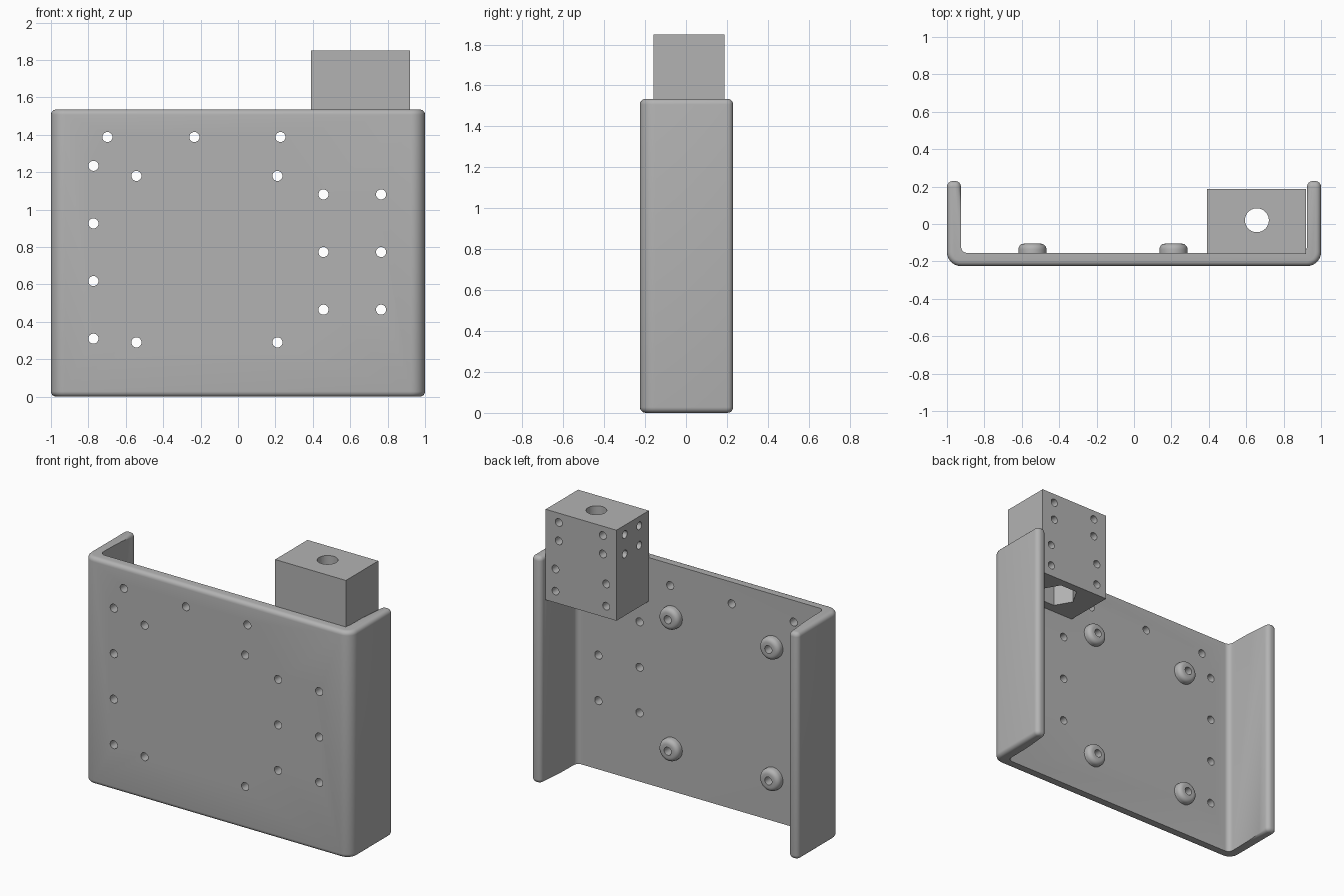
import bpy, bmesh, math
from mathutils import Vector, Matrix

if "Cube" in bpy.data.objects:
    bpy.data.objects.remove(bpy.data.objects["Cube"], do_unlink=True)

grey = bpy.data.materials.new("plain grey")
grey.use_nodes = True
COLOUR = (0.45, 0.45, 0.45, 1)
grey.diffuse_color = COLOUR
grey.node_tree.nodes["Principled BSDF"].inputs["Base Color"].default_value = COLOUR

HEIGHT = 1.535
BACK, FRONT, TIP = -0.155, -0.225, 0.23   # plate inside, plate outside, flange ends
INNER = 0.925                             # inside of the flanges


def make_object(name, bm):
    bmesh.ops.recalc_face_normals(bm, faces=bm.faces)
    mesh = bpy.data.meshes.new(name)
    bm.to_mesh(mesh)
    bm.free()
    mesh.materials.append(grey)
    obj = bpy.data.objects.new(name, mesh)
    bpy.context.collection.objects.link(obj)
    return obj


def add_cylinder(bm, start, end, radius, sides=24):
    start, end = Vector(start), Vector(end)
    axis = end - start
    turn = axis.to_track_quat('Z', 'Y').to_matrix().to_4x4()
    place = Matrix.Translation((start + end) / 2) @ turn
    return bmesh.ops.create_cone(bm, cap_ends=True, segments=sides, radius1=radius,
                                 radius2=radius, depth=axis.length, matrix=place)["verts"]


def cut(obj, bm):
    """Subtract the cutter solids from the object, then discard the cutter."""
    cutter = make_object(obj.name + "_cutter", bm)
    cutter.hide_render = True
    mod = obj.modifiers.new("holes", 'BOOLEAN')
    mod.operation, mod.solver, mod.object = 'DIFFERENCE', 'EXACT', cutter
    bpy.context.view_layer.objects.active = obj
    bpy.ops.object.modifier_apply(modifier=mod.name)
    bpy.data.objects.remove(cutter, do_unlink=True)


def smooth(obj):
    bpy.ops.object.select_all(action='DESELECT')
    obj.select_set(True)
    bpy.context.view_layer.objects.active = obj
    bpy.ops.object.shade_smooth_by_angle(angle=math.radians(30))


def rounded(corners, steps=8):
    """Round each (x, y, radius) corner of a right-angled outline."""
    points = []
    for i, (x, y, r) in enumerate(corners):
        here = Vector((x, y))
        to_prev = (Vector(corners[i - 1][:2]) - here).normalized()
        to_next = (Vector(corners[(i + 1) % len(corners)][:2]) - here).normalized()
        centre = here + (to_prev + to_next) * r
        for s in range(steps + 1):
            a = math.pi / 2 * s / steps
            points.append(centre - r * (to_next * math.cos(a) + to_prev * math.sin(a)))
    return points


# U-shaped bracket, with softened outer rims
outline = rounded([(-1, FRONT, 0.075), (1, FRONT, 0.075), (1, TIP, 0.032), (INNER, TIP, 0.032),
                   (INNER, BACK, 0.035), (-INNER, BACK, 0.035), (-INNER, TIP, 0.032), (-1, TIP, 0.032)])
bm = bmesh.new()
base = bm.faces.new([bm.verts.new((p.x, p.y, 0)) for p in outline])
top = bmesh.ops.extrude_face_region(bm, geom=[base])["geom"]
bmesh.ops.translate(bm, vec=(0, 0, HEIGHT), verts=[g for g in top if isinstance(g, bmesh.types.BMVert)])
bmesh.ops.recalc_face_normals(bm, faces=bm.faces)


def is_outer_rim(edge):
    a, b = (v.co for v in edge.verts)
    inside = all(abs(p.x) < INNER + 1e-4 and p.y > BACK - 1e-4 for p in (a, b))
    return abs(a.z - b.z) < 1e-4 and not inside


bmesh.ops.bevel(bm, geom=[e for e in bm.edges if is_outer_rim(e)], offset=0.028,
                offset_type='OFFSET', segments=5, profile=0.5, affect='EDGES')
bracket = make_object("bracket", bm)

# Screw holes through the plate
post_spots = [(x, z) for x in (-0.543, 0.211) for z in (0.29, 1.18)]
holes = post_spots + [(x, 1.388) for x in (-0.698, -0.233, 0.227)]
holes += [(-0.773, 0.31 + 0.308 * i) for i in range(4)]
holes += [(x, 0.465 + 0.308 * i) for x in (0.457, 0.765) for i in range(3)]
bm = bmesh.new()
for x, z in holes:
    add_cylinder(bm, (x, -0.4, z), (x, 0, z), 0.027)
cut(bracket, bm)
smooth(bracket)

# Rounded mounting posts on the inside of the plate
for n, (x, z) in enumerate(post_spots):
    bm = bmesh.new()
    add_cylinder(bm, (x, BACK - 0.01, z), (x, -0.105, z), 0.075, 40)
    rim = [e for e in bm.edges if all(v.co.y > -0.11 for v in e.verts)]
    bmesh.ops.bevel(bm, geom=rim, offset=0.03, segments=5, profile=0.5, affect='EDGES')
    post = make_object(f"mounting_post_{n + 1}", bm)
    bm = bmesh.new()
    add_cylinder(bm, (x, -0.4, z), (x, 0, z), 0.027)
    cut(post, bm)
    smooth(post)

# Block at the upper corner
LOW, HIGH = Vector((0.39, BACK - 0.005, 1.237)), Vector((0.92, 0.187, 1.85))
bm = bmesh.new()
size = HIGH - LOW
bmesh.ops.create_cube(bm, size=1, matrix=Matrix.Translation((LOW + HIGH) / 2) @ Matrix.Diagonal((*size, 1)))
block = make_object("corner_block", bm)

# Vertical bore, then the hexagonal nut pocket underneath
cx, cy = 0.657, 0.02
bm = bmesh.new()
add_cylinder(bm, (cx, cy, 1), (cx, cy, 2), 0.064, 40)
cut(block, bm)
bm = bmesh.new()
nut = bmesh.ops.create_cone(bm, cap_ends=True, segments=6, radius1=0.13, radius2=0.13, depth=0.3,
                            matrix=Matrix.Translation((cx, cy, LOW.z)) @ Matrix.Rotation(math.pi / 2, 4, 'Z'))
bmesh.ops.rotate(bm, cent=(cx, cy, 0), matrix=Matrix.Rotation(math.pi / 6, 3, 'Z')
                 if max(v.co.x for v in nut["verts"]) < cx + 0.125 else Matrix.Identity(3), verts=bm.verts)
cut(block, bm)

# Blind holes in the back and inner side of the block
bm = bmesh.new()
for spread, levels in ((0.165, (1.787, 1.662)), (0.19, (1.465, 1.315))):
    for z in levels:
        for x in (cx - spread, cx + spread):
            add_cylinder(bm, (x, HIGH.y - 0.1, z), (x, HIGH.y + 0.1, z), 0.026)
for z in (1.787, 1.655):
    for y in (cy - 0.077, cy + 0.077):
        add_cylinder(bm, (LOW.x - 0.1, y, z), (LOW.x + 0.06, y, z), 0.026)
cut(block, bm)
smooth(block)
